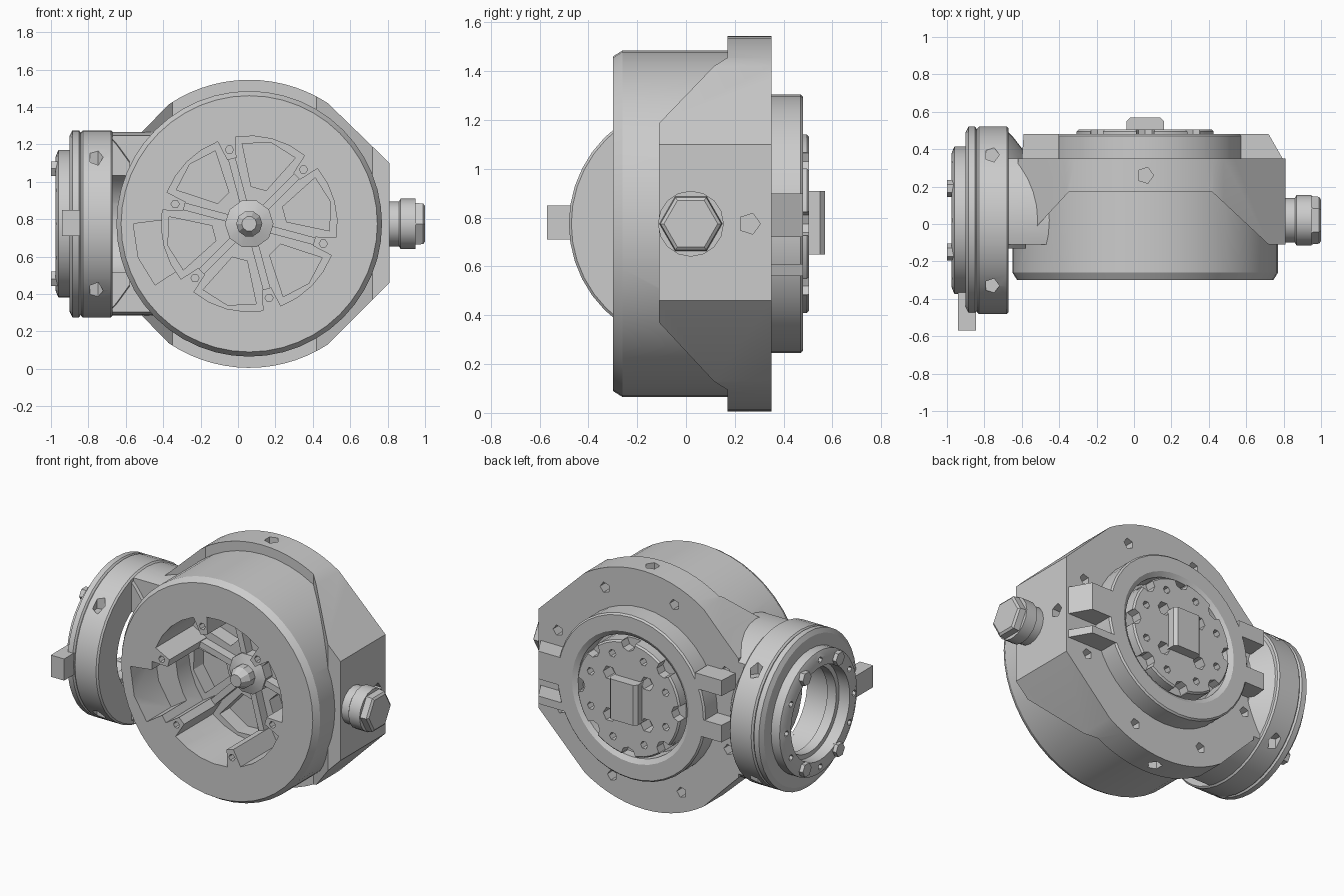
import bpy, bmesh
from math import sin, cos, radians, pi
from mathutils import Vector

cube = bpy.data.objects.get("Cube")
if cube:
    bpy.data.objects.remove(cube, do_unlink=True)

CX, CZ = 0.06, 0.775          # main drum axis, along y
SIDE = (0.02, CZ)             # side port axis, along x
MAIN = (CX, CZ)


def place(axis, u, v, a):
    return {"X": (a, u, v), "Y": (u, a, v), "Z": (u, v, a)}[axis]


def finish(name, bm):
    bmesh.ops.remove_doubles(bm, verts=bm.verts, dist=1e-5)
    bmesh.ops.recalc_face_normals(bm, faces=bm.faces)
    mesh = bpy.data.meshes.new(name)
    bm.to_mesh(mesh)
    bm.free()
    obj = bpy.data.objects.new(name, mesh)
    bpy.context.collection.objects.link(obj)
    return obj


def prism(name, pts, axis, lo, hi):
    bm = bmesh.new()
    ends = [[bm.verts.new(place(axis, u, v, a)) for u, v in pts] for a in (lo, hi)]
    for ring in ends:
        bm.faces.new(ring)
    n = len(pts)
    for i in range(n):
        j = (i + 1) % n
        bm.faces.new((ends[0][i], ends[0][j], ends[1][j], ends[1][i]))
    return finish(name, bm)


def lathe(name, profile, axis, centre, seg=40):
    """Revolve a closed (radius, height) profile."""
    bm = bmesh.new()
    rows = [[bm.verts.new(place(axis, centre[0] + r * cos(2 * pi * k / seg),
                                centre[1] + r * sin(2 * pi * k / seg), a))
             for k in range(seg)] for r, a in profile]
    for i, row in enumerate(rows):
        nxt = (i + 1) % len(rows)
        if profile[i][0] == 0 and profile[nxt][0] == 0:
            continue
        for k in range(seg):
            m = (k + 1) % seg
            bm.faces.new((row[k], row[m], rows[nxt][m], rows[nxt][k]))
    return finish(name, bm)


def rod(name, axis, centre, r, lo, hi, seg=16):
    return lathe(name, [(0, lo), (r, lo), (r, hi), (0, hi)], axis, centre, seg)


def polar(centre, r, deg):
    return (centre[0] + r * cos(radians(deg)), centre[1] + r * sin(radians(deg)))


def box(name, x, y, z):
    return prism(name, [(x[0], y[0]), (x[1], y[0]), (x[1], y[1]), (x[0], y[1])], "Z", *z)


def combine(target, others, op="DIFFERENCE"):
    bpy.context.view_layer.objects.active = target
    for other in others:
        mod = target.modifiers.new("join", "BOOLEAN")
        mod.operation, mod.solver, mod.object = op, "EXACT", other
        bpy.ops.object.modifier_apply(modifier=mod.name)
        bpy.data.objects.remove(other, do_unlink=True)
    return target


parts = []

# Housing: round flange outline with a flat side, cut by its plan shape
arc = lambda a, b: [polar(MAIN, 0.77, a + (b - a) * k / 14) for k in range(15)]
outline = ([(0.81, 0.46), (0.81, 1.1)] + arc(57, 124) + [(-0.5, 1.28), (-0.62, 1.16)]
           + [(-0.62, 0.39), (-0.5, 0.27)] + arc(236, 303))
plan = [(-0.63, 0.35), (0.81, 0.35), (0.81, -0.11), (0.72, -0.11),
        (0.42, 0.17), (-0.35, 0.17), (-0.61, -0.11), (-0.63, -0.11)]
housing = prism("housing", outline, "Y", -0.2, 0.35)
combine(housing, [prism("plan", plan, "Z", -0.1, 1.7)], "INTERSECT")

# Neck: round sleeve flaring into the side collar, open towards the front
sleeve = combine(rod("sleeve", "X", SIDE, 0.49, -0.69, -0.45, 40),
                 [box("slab", (-1, 0), (-0.11, 0.35), (0, 2))], "INTERSECT")
flare = lathe("flare", [(0, -0.69), (0.49, -0.69), (0.45, -0.65), (0.36, -0.58), (0, -0.58)],
              "X", SIDE)
combine(flare, [box("slab", (-1, 0), (-0.13, 0.6), (0, 2))], "INTERSECT")
combine(housing, [sleeve, flare], "UNION")
combine(housing, [rod("bore", "X", SIDE, 0.3, -0.9, -0.59, 32)])
drum = lathe("drum", [(0, -0.3), (0.685, -0.3), (0.71, -0.26), (0.71, 0.3), (0, 0.3)],
             "Y", MAIN, 48)
combine(housing, [drum], "UNION")

# Front cavity with six inward bosses, deeper floor pockets and one wide bay
star, cutters = [], []
for b in range(-15, 345, 60):
    star += [polar(MAIN, 0.36, b - 4), polar(MAIN, 0.36, b + 4)]
    star += [polar(MAIN, 0.47, b + d) for d in (6, 18, 30, 42, 54)]
    pocket = [polar(MAIN, r, b + d) for r, d in
              ((0.2, 18), (0.43, 10), (0.45, 30), (0.43, 50), (0.2, 42))]
    cutters.append(prism("pocket", pocket, "Y", 0, 0.18))
    cutters.append(rod("screw", "Y", polar(MAIN, 0.41, b), 0.022, -0.4, -0.2, 6))
bay = [polar(MAIN, r, a) for r, a in
       ((0.4, 176), (0.62, 180), (0.62, 197), (0.6, 213), (0.4, 213))]
cutters += [prism("cavity", star, "Y", -0.4, 0.08), prism("bay", bay, "Y", -0.4, -0.05)]
# Small screw holes around the flange
for a in range(20, 380, 45):
    cutters.append(rod("hole", "Y", polar(MAIN, 0.65, a), 0.035, 0.28, 0.4, 5))
cutters.append(rod("hole", "X", (0.26, CZ), 0.045, 0.74, 0.9, 5))
for z in ((0, 0.08), (1.48, 1.6)):
    cutters.append(rod("hole", "Z", (CX, 0.26), 0.045, *z, 5))
parts.append(combine(housing, cutters))

# Central front hub and its ribs
parts.append(lathe("front_hub", [(0, -0.11), (0.04, -0.11), (0.07, -0.06), (0.07, -0.01),
                                 (0.13, 0.01), (0.13, 0.1), (0, 0.1)], "Y", MAIN, 10))
for b in range(-15, 345, 60):
    p, q = Vector(polar(MAIN, 0.1, b)), Vector(polar(MAIN, 0.42, b))
    side = (q - p).normalized().orthogonal() * 0.02
    parts.append(prism("front_rib", [p + side, q + side, q - side, p - side], "Y", 0.02, 0.1))

# Rear bearing ring and scalloped output disc
parts.append(lathe("rear_ring", [(0.53, 0.33), (0.53, 0.47), (0.52, 0.48), (0.42, 0.48),
                                 (0.39, 0.46), (0.39, 0.33)], "Y", MAIN))
disc = lathe("output_disc", [(0, 0.34), (0.37, 0.34), (0.37, 0.495), (0.36, 0.505),
                             (0, 0.505)], "Y", MAIN)
notches = []
for a in range(0, 360, 45):
    notches.append(rod("notch", "Y", polar(MAIN, 0.36, a), 0.05, 0.44, 0.6, 8))
    notches.append(rod("hole", "Y", polar(MAIN, 0.29, a + 22), 0.025, 0.44, 0.6, 6))
for a in range(45, 405, 90):
    notches.append(rod("slot", "Y", polar(MAIN, 0.19, a), 0.045, 0.42, 0.6, 6))
parts.append(combine(disc, notches))
block = [(-0.04, 0.49), (0.16, 0.49), (0.16, 0.55), (0.14, 0.57), (-0.02, 0.57), (-0.04, 0.55)]
parts.append(prism("output_block", block, "Z", 0.65, 0.91))

# Rear cable lugs on both sides
right_lug = [(0.5, 0.34), (0.8, 0.34), (0.72, 0.48), (0.5, 0.48)]
left_lug = [(-0.4, 0.34), (-0.6, 0.34), (-0.59, 0.48), (-0.4, 0.48)]
for name, pts, z in (("right_upper_lug", right_lug, (0.72, 0.9)),
                     ("right_lower_lug", right_lug, (0.56, 0.61)),
                     ("left_upper_lug", left_lug, (0.96, 1.06)),
                     ("left_lower_lug", left_lug, (0.66, 0.77))):
    parts.append(prism(name, pts, "Z", *z))

# Side port: collar with screw holes, cover plate and end ring
collar = lathe("side_collar", [(0.3, -0.84), (0.49, -0.84), (0.5, -0.83), (0.5, -0.68),
                               (0.49, -0.67), (0.3, -0.67)], "X", SIDE)
parts.append(combine(collar, [rod("hole", "Z", (-0.76, y), 0.04, *z, 5)
                              for y in (-0.33, 0.37) for z in ((0.36, 0.46), (1.09, 1.19))]))
parts.append(lathe("side_cover", [(0.27, -0.9), (0.47, -0.9), (0.5, -0.885), (0.5, -0.85),
                                  (0.48, -0.835), (0.27, -0.835)], "X", SIDE))
end = lathe("side_end_ring", [(0.3, -0.975), (0.36, -0.975), (0.395, -0.96), (0.395, -0.89),
                              (0.3, -0.89)], "X", SIDE)
parts.append(combine(end, [rod("hole", "X", polar(SIDE, 0.345, a), 0.02, -1.1, -0.93, 6)
                           for a in range(0, 360, 30) if a % 180 not in (60, 120)]))
for a in (60, 120, 240, 300):
    parts.append(rod("side_bolt", "X", polar(SIDE, 0.34, a), 0.045, -1.0, -0.96, 6))
parts.append(box("side_tab", (-0.94, -0.845), (-0.57, -0.36), (0.71, 0.85)))

# Knob on the flat side
parts.append(lathe("side_knob", [(0, 0.8), (0.12, 0.8), (0.12, 0.86), (0.135, 0.87),
                                 (0.135, 0.95), (0, 0.95)], "X", SIDE, 16))
parts.append(lathe("knob_tip", [(0, 0.94), (0.13, 0.94), (0.125, 0.99), (0.11, 1.0),
                                (0, 1.0)], "X", SIDE, 6))

# Smooth round walls, keep edges crisp
bpy.ops.object.select_all(action="DESELECT")
for obj in parts:
    obj.select_set(True)
bpy.context.view_layer.objects.active = parts[0]
bpy.ops.object.shade_smooth_by_angle(angle=radians(25))
